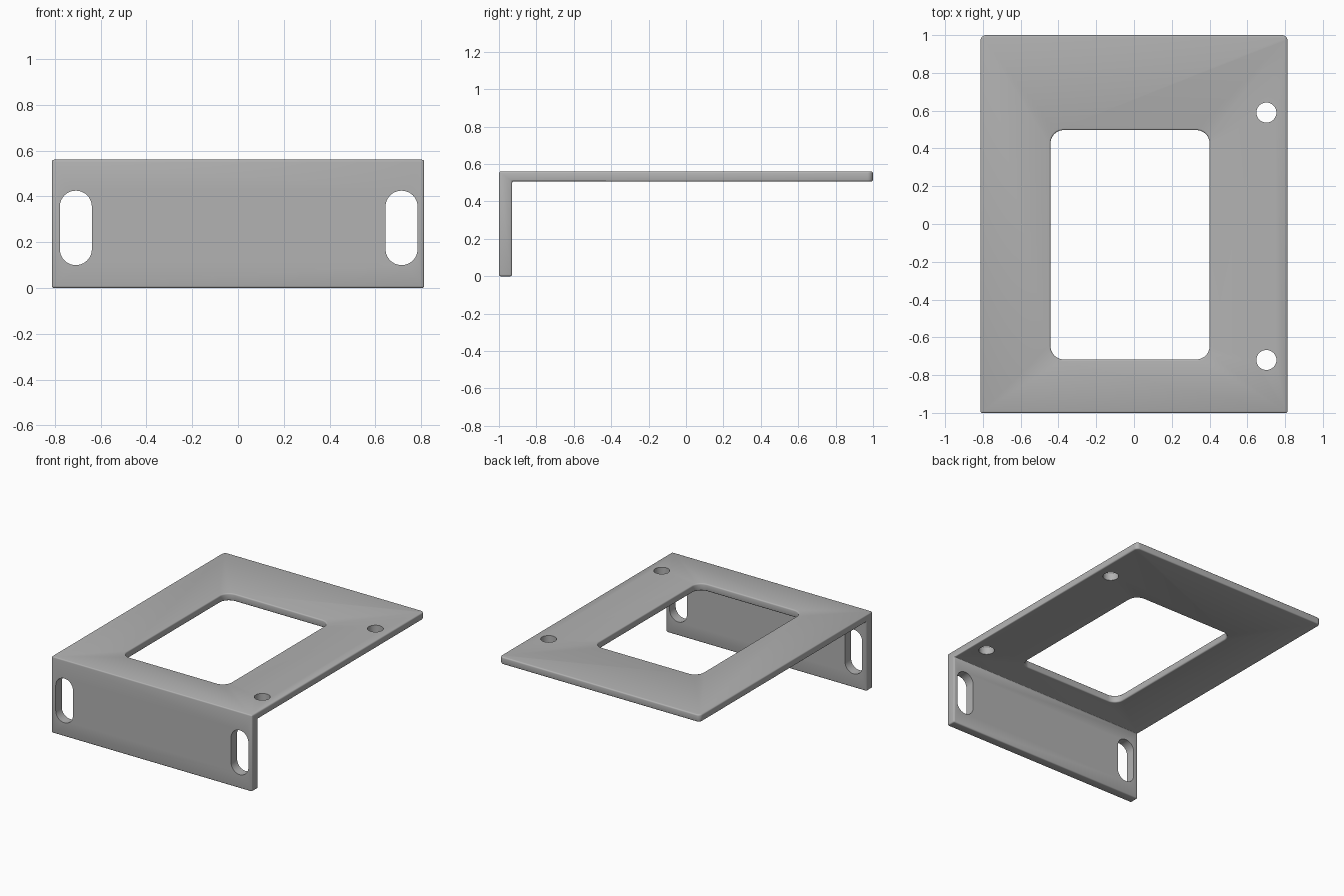
import bpy
import bmesh
from math import cos, sin, pi, radians
from mathutils import Matrix

cube = bpy.data.objects.get("Cube")
if cube:
    bpy.data.objects.remove(cube, do_unlink=True)

HALF_W, HEIGHT = 0.813, 0.56
PLATE_BOTTOM, FLANGE_BACK = 0.507, -0.93

steel = bpy.data.materials.new("grey_metal")
steel.use_nodes = True
grey = (0.445, 0.445, 0.445, 1)
steel.diffuse_color = grey
steel.node_tree.nodes["Principled BSDF"].inputs["Base Color"].default_value = grey


def prism(name, outline, depth, matrix):
    """Extrude a flat outline along local z, then place it with a matrix."""
    bm = bmesh.new()
    face = bm.faces.new([bm.verts.new((x, y, 0)) for x, y in outline])
    new = bmesh.ops.extrude_face_region(bm, geom=[face])["geom"]
    verts = [v for v in new if isinstance(v, bmesh.types.BMVert)]
    bmesh.ops.translate(bm, verts=verts, vec=(0, 0, depth))
    bm.transform(matrix)
    bmesh.ops.recalc_face_normals(bm, faces=bm.faces)
    mesh = bpy.data.meshes.new(name)
    bm.to_mesh(mesh)
    bm.free()
    mesh.materials.append(steel)
    obj = bpy.data.objects.new(name, mesh)
    bpy.context.collection.objects.link(obj)
    return obj


def rounded_rect(x0, x1, y0, y1, r, steps=10):
    """Outline of a rectangle with round corners; also makes slots and circles."""
    points = []
    corners = [(x1 - r, y1 - r), (x0 + r, y1 - r), (x0 + r, y0 + r), (x1 - r, y0 + r)]
    for quarter, (cx, cy) in enumerate(corners):
        for i in range(steps + 1):
            a = (quarter + i / steps) * pi / 2
            p = (cx + r * cos(a), cy + r * sin(a))
            if not points or abs(p[0] - points[-1][0]) + abs(p[1] - points[-1][1]) > 1e-5:
                points.append(p)
    if abs(points[0][0] - points[-1][0]) + abs(points[0][1] - points[-1][1]) < 1e-5:
        points.pop()
    return points


def apply_modifier(obj, mod):
    bpy.context.view_layer.objects.active = obj
    bpy.ops.object.modifier_apply(modifier=mod.name)


def cut(obj, cutter):
    cutter.hide_render = True
    mod = obj.modifiers.new("cut", 'BOOLEAN')
    mod.operation, mod.solver, mod.object = 'DIFFERENCE', 'EXACT', cutter
    apply_modifier(obj, mod)
    bpy.data.objects.remove(cutter, do_unlink=True)


# L-shaped bracket: side profile (y, z) swept along x
profile = [(-1, 0), (FLANGE_BACK, 0), (FLANGE_BACK, PLATE_BOTTOM),
           (1, PLATE_BOTTOM), (1, HEIGHT), (-1, HEIGHT)]
along_x = Matrix(((0, 0, 1, -HALF_W), (1, 0, 0, 0), (0, 1, 0, 0), (0, 0, 0, 1)))
bracket = prism("mounting_bracket", profile, 2 * HALF_W, along_x)

# Round the rear corners of the plate
bm = bmesh.new()
bm.from_mesh(bracket.data)
rear = [e for e in bm.edges if all(v.co.y > 0.99 for v in e.verts)
        and abs(e.verts[0].co.x - e.verts[1].co.x) < 0.01]
bmesh.ops.bevel(bm, geom=rear, offset=0.03, segments=6, profile=0.5, affect='EDGES')
bm.to_mesh(bracket.data)
bm.free()

# Large window, then a fine rounding of every edge
up = Matrix.Translation((0, 0, 0.4))
cut(bracket, prism("window_cutter", rounded_rect(-0.442, 0.40, -0.717, 0.497, 0.07), 0.3, up))
bevel = bracket.modifiers.new("edge_rounding", 'BEVEL')
bevel.width, bevel.segments = 0.009, 3
bevel.limit_method, bevel.angle_limit = 'ANGLE', radians(40)
bevel.use_clamp_overlap = False
apply_modifier(bracket, bevel)

# Two screw holes in the plate
for y in (-0.72, 0.59):
    hole = rounded_rect(0.648, 0.754, y - 0.053, y + 0.053, 0.053)
    cut(bracket, prism("hole_cutter", hole, 0.3, up))

# Two upright slots in the front flange
facing_front = Matrix.Translation((0, -0.8, 0)) @ Matrix.Rotation(pi / 2, 4, 'X')
for x in (-0.708, 0.714):
    slot = rounded_rect(x - 0.07, x + 0.07, 0.10, 0.425, 0.07)
    cut(bracket, prism("slot_cutter", slot, 0.3, facing_front))

bpy.ops.object.select_all(action='DESELECT')
bracket.select_set(True)
bpy.context.view_layer.objects.active = bracket
bpy.ops.object.shade_smooth_by_angle(angle=radians(35))
